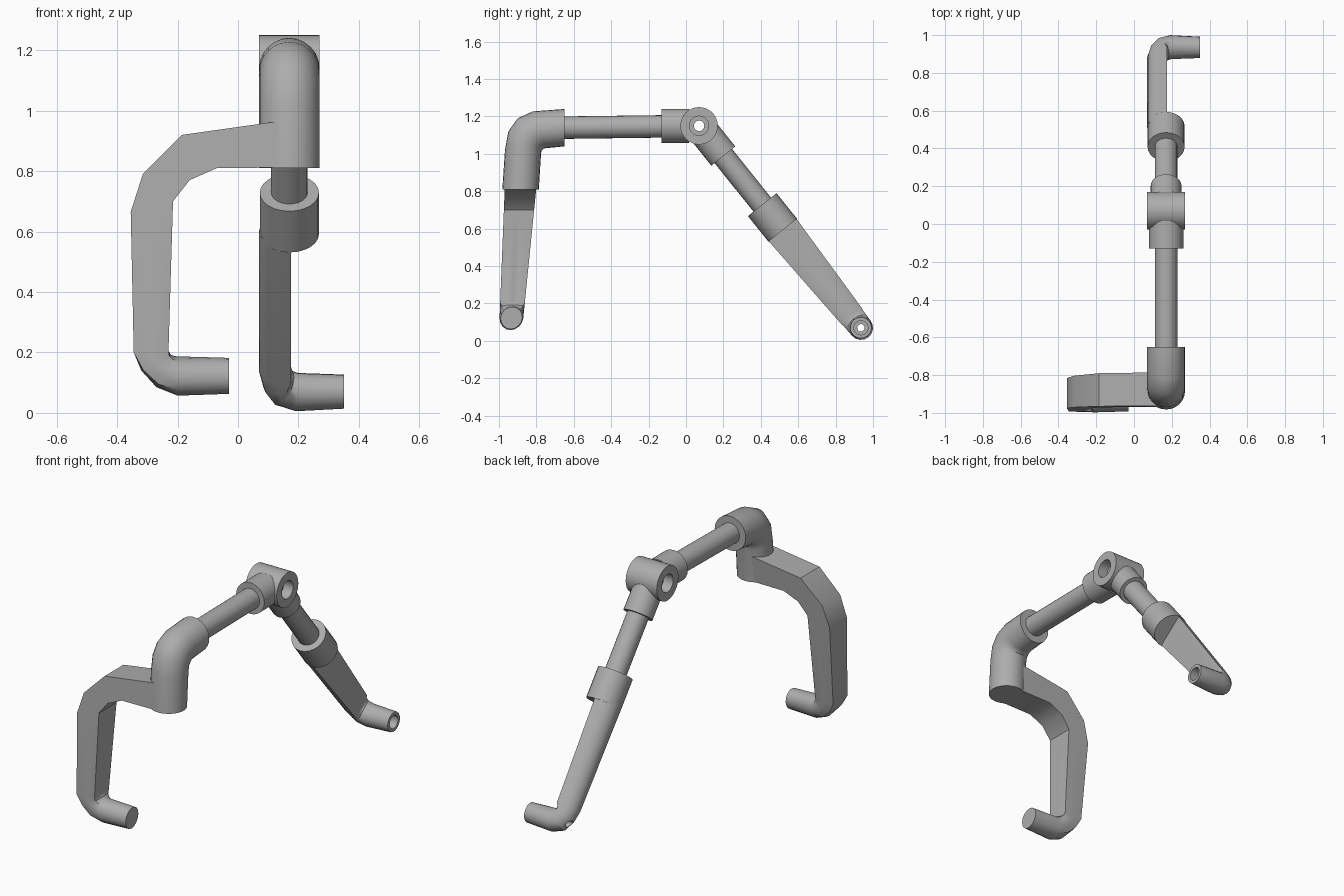
import bpy, bmesh, math
from mathutils import Vector

cube = bpy.data.objects.get("Cube")
if cube:
    bpy.data.objects.remove(cube, do_unlink=True)

# One grey for the whole frame
grey = bpy.data.materials.new("grey")
grey.use_nodes = True
colour = (0.42, 0.42, 0.42, 1)
grey.diffuse_color = colour
grey.node_tree.nodes["Principled BSDF"].inputs["Base Color"].default_value = colour

X = 0.17                                  # centre plane of the tubes
HUB = Vector((X, 0.07, 1.15))
LEG = Vector((0, 0.625, -0.78)).normalized()
ACROSS = LEG.cross(Vector((1, 0, 0)))


def finish(name, bm):
    bmesh.ops.recalc_face_normals(bm, faces=bm.faces)
    mesh = bpy.data.meshes.new(name)
    bm.to_mesh(mesh)
    bm.free()
    mesh.materials.append(grey)
    obj = bpy.data.objects.new(name, mesh)
    bpy.context.collection.objects.link(obj)
    return obj


def rod(name, start, end, radius, sides=24):
    start, end = Vector(start), Vector(end)
    bm = bmesh.new()
    bmesh.ops.create_cone(bm, cap_ends=True, segments=sides, radius1=radius,
                          radius2=radius, depth=(end - start).length)
    turn = (end - start).to_track_quat("Z", "Y").to_matrix().to_4x4()
    turn.translation = (start + end) / 2
    bm.transform(turn)
    return finish(name, bm)


def circle(c, s):
    return c, s


def square(c, s):
    m = max(abs(c), abs(s))
    return c / m, s / m


def half_round(c, s):
    return (1 + 2 * c if c < 0 else 1), s


def loft(name, rings, shape, place, count=16):
    """Skin rings of (outer point, inner point, half width, shape blend)."""
    bm = bmesh.new()
    loops = []
    for outer, inner, half, blend in rings:
        a, b = Vector(outer), Vector(inner)
        loop = []
        for i in range(count):
            t = math.tau * i / count
            c, s = math.cos(t), math.sin(t)
            p = Vector(circle(c, s)).lerp(Vector(shape(c, s)), blend)
            loop.append(bm.verts.new(place(a.lerp(b, (p.x + 1) / 2), p.y, half)))
        loops.append(loop)
    for low, high in zip(loops, loops[1:]):
        for i in range(count):
            j = (i + 1) % count
            bm.faces.new((low[i], low[j], high[j], high[i]))
    bm.faces.new(loops[0])
    bm.faces.new(loops[-1])
    return finish(name, bm)


def bore(obj, start, end, radius):
    cutter = rod("cutter", start, end, radius, 20)
    cutter.hide_render = True
    mod = obj.modifiers.new("bore", "BOOLEAN")
    mod.operation = "DIFFERENCE"
    mod.solver = "EXACT"
    mod.object = cutter
    bpy.context.view_layer.objects.active = obj
    bpy.ops.object.modifier_apply(modifier=mod.name)
    bpy.data.objects.remove(cutter, do_unlink=True)


def along(distance):
    return HUB + LEG * distance


parts = []

# Pivot hub with stepped bore
hub = rod("pivot_hub", (0.07, HUB.y, HUB.z), (0.27, HUB.y, HUB.z), 0.1, 32)
bore(hub, (0, HUB.y, HUB.z), (0.4, HUB.y, HUB.z), 0.028)
for x in (0.07, 0.27):
    bore(hub, (x - 0.06, HUB.y, HUB.z), (x + 0.06, HUB.y, HUB.z), 0.052)
parts.append(hub)

# Sockets and rods
parts += [
    rod("upper_socket", (X, 0.015, 1.15), (X, -0.13, 1.15), 0.091),
    rod("upper_rod", (X, -0.12, 1.147), (X, -0.66, 1.14), 0.06),
    rod("leg_upper_socket", along(0.055), along(0.207), 0.082),
    rod("leg_rod", along(0.2), along(0.55), 0.06),
    rod("leg_lower_socket", along(0.54), along(0.715), 0.098),
]

# Elbow joining the upper rod to the front arm
parts.append(loft("elbow", [
    ((-0.65, 1.24), (-0.65, 1.04), 0.1, 0),
    ((-0.82, 1.227), (-0.75, 1.03), 0.1, 0),
    ((-0.90, 1.19), (-0.762, 1.027), 0.1, 0),
    ((-0.95, 1.12), (-0.772, 1.018), 0.1, 0),
    ((-0.968, 1.02), (-0.775, 1.0), 0.1, 0),
    ((-0.982, 0.81), (-0.787, 0.81), 0.1, 0),
], circle, lambda p, v, half: (X + v * half, p.x, p.y), 24))


# Front arm, tapering in depth towards the handle tube
def arm_point(p, v, half):
    drop = 0.92 - p.y
    front, rear = -0.965 - 0.04 * drop, -0.79 - 0.1 * drop
    return p.x, (front + rear) / 2 + v * (rear - front) / 2 * half, p.y


arm = loft("front_arm", [
    ((0.17, 0.97), (0.17, 0.812), 1, 1),
    ((-0.185, 0.92), (-0.07, 0.81), 1, 1),
    ((-0.315, 0.79), (-0.16, 0.77), 1, 1),
    ((-0.355, 0.665), (-0.215, 0.70), 1, 1),
    ((-0.345, 0.20), (-0.23, 0.205), 1, 1),
    ((-0.32, 0.14), (-0.222, 0.192), 1, 0.6),
    ((-0.27, 0.085), (-0.21, 0.188), 1, 0.3),
    ((-0.20, 0.057), (-0.2, 0.187), 1, 0),
    ((-0.03, 0.063), (-0.03, 0.182), 0.92, 0),
], square, arm_point)
bore(arm, (-0.5, -0.933, 0.123), (0.05, -0.933, 0.123), 0.02)
bore(arm, (-0.18, -0.933, 0.123), (0.05, -0.933, 0.123), 0.038)
parts.append(arm)

# Lower leg, half-round in section, turning into a side tube
leg = loft("lower_leg", [
    ((0.07, 0.70), (0.175, 0.70), 0.096, 1),
    ((0.07, 1.30), (0.175, 1.30), 0.07, 1),
    ((0.085, 1.37), (0.178, 1.315), 0.066, 0.7),
    ((0.12, 1.425), (0.185, 1.322), 0.065, 0.3),
    ((0.19, 1.449), (0.2, 1.322), 0.064, 0),
    ((0.35, 1.44), (0.35, 1.327), 0.057, 0),
], half_round,
    lambda p, v, half: along(p.y) + ACROSS * (v * half) + Vector((p.x - X, 0, 0)))
end = along(1.384)
bore(leg, (0, end.y, end.z), (0.45, end.y, end.z), 0.02)
bore(leg, (0.2, end.y, end.z), (0.45, end.y, end.z), 0.038)
parts.append(leg)

# Smooth curves, keep hard edges
bpy.ops.object.select_all(action="DESELECT")
for part in parts:
    part.select_set(True)
bpy.context.view_layer.objects.active = hub
bpy.ops.object.shade_smooth_by_angle(angle=math.radians(30))
